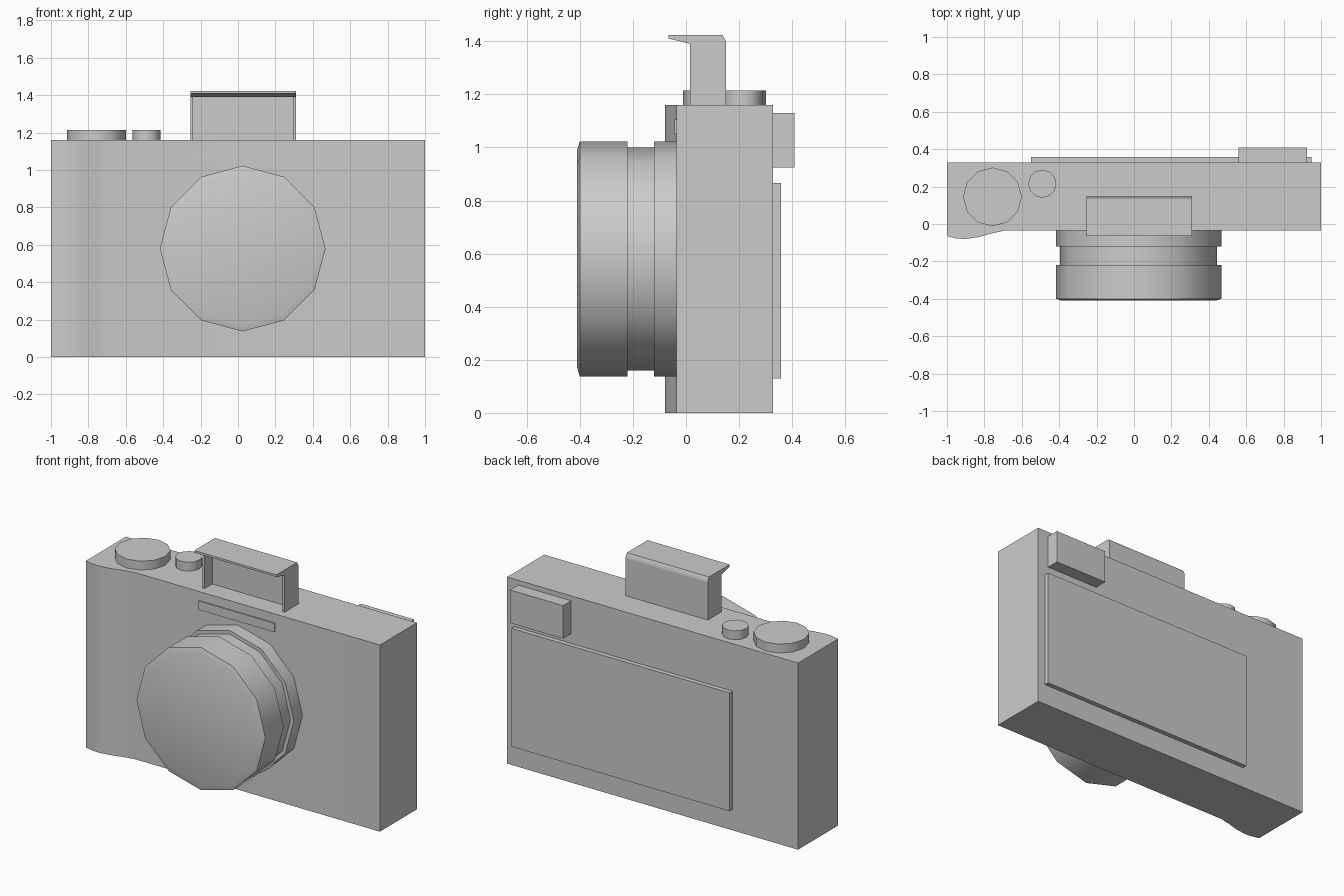
import bpy, bmesh, math
from mathutils import Matrix

cube = bpy.data.objects.get("Cube")
if cube:
    bpy.data.objects.remove(cube, do_unlink=True)

grey = bpy.data.materials.new("plain grey")
grey.use_nodes = True
colour = (0.6, 0.6, 0.6, 1)
grey.diffuse_color = colour
grey.node_tree.nodes["Principled BSDF"].inputs["Base Color"].default_value = colour


def finish(name, bm, angle=35):
    """Turn a bmesh into a named, shaded object."""
    bmesh.ops.recalc_face_normals(bm, faces=bm.faces[:])
    mesh = bpy.data.meshes.new(name)
    bm.to_mesh(mesh)
    bm.free()
    mesh.materials.append(grey)
    obj = bpy.data.objects.new(name, mesh)
    bpy.context.scene.collection.objects.link(obj)
    bpy.ops.object.select_all(action="DESELECT")
    bpy.context.view_layer.objects.active = obj
    obj.select_set(True)
    bpy.ops.object.shade_smooth_by_angle(angle=math.radians(angle))
    return obj


def prism(name, points, axis, low, high):
    """Extrude an outline: (x, y) along z, or (y, z) along x."""
    bm = bmesh.new()
    place = (lambda p: (p[0], p[1], low)) if axis == "z" else (lambda p: (low, p[0], p[1]))
    face = bm.faces.new([bm.verts.new(place(p)) for p in points])
    new = bmesh.ops.extrude_face_region(bm, geom=[face])["geom"]
    shift = (0, 0, high - low) if axis == "z" else (high - low, 0, 0)
    bmesh.ops.translate(bm, vec=shift, verts=[v for v in new if isinstance(v, bmesh.types.BMVert)])
    return finish(name, bm)


def box(name, x0, x1, y0, y1, z0, z1):
    return prism(name, [(x0, y0), (x1, y0), (x1, y1), (x0, y1)], "z", z0, z1)


def turned(name, profile, centre, forward=False):
    """Twelve-sided turned part from (radius, height); forward points it at -y."""
    bm = bmesh.new()
    rings = []
    for r, h in profile:
        angles = [math.tau * i / 12 for i in range(12)]
        rings.append([bm.verts.new((r * math.cos(a), r * math.sin(a), h)) for a in angles])
    for a, b in zip(rings, rings[1:]):
        for i in range(12):
            j = (i + 1) % 12
            bm.faces.new((a[i], a[j], b[j], b[i]))
    bm.faces.new(rings[0])
    bm.faces.new(rings[-1])
    if forward:
        bm.transform(Matrix.Rotation(math.pi / 2, 4, "X"))
    bmesh.ops.translate(bm, vec=centre, verts=bm.verts[:])
    return finish(name, bm)


# Body with the finger grip swelling out of the front
FRONT, BACK, TOP = -0.035, 0.328, 1.16
grip = [(-1, -0.065), (-0.95, -0.077), (-0.9, -0.08), (-0.83, -0.07), (-0.76, -0.05), (-0.69, FRONT)]
prism("body", grip + [(1, FRONT), (1, BACK), (-1, BACK)], "z", 0, TOP)

# Lens: base ring, narrower waist, front ring with a slightly raised face
turned("lens", [(0.443, 0.03), (0.443, 0.12), (0.42, 0.12), (0.42, 0.22),
                (0.443, 0.22), (0.443, 0.4), (0.41, 0.41)], (0.025, 0, 0.58), forward=True)

# Front window strip
box("front_window", -0.24, 0.28, FRONT - 0.008, 0, 1.05, 1.105)

# Hood on top: two cheeks, a back wall and an overhanging visor
HOOD_L, HOOD_R, WALL = -0.255, 0.31, 0.015
for side, x in (("right", HOOD_L), ("left", HOOD_R - WALL)):
    box("hood_cheek_" + side, x, x + WALL, 0.015, 0.15, TOP - 0.01, 1.39)
box("hood_back", HOOD_L + WALL, HOOD_R - WALL, 0.09, 0.15, TOP - 0.01, 1.39)
prism("hood_visor", [(-0.065, 1.41), (0.015, 1.39), (0.15, 1.39), (0.15, 1.4),
                     (0.138, 1.423), (-0.065, 1.423)], "x", HOOD_L, HOOD_R)

# Dials on the top plate
turned("large_dial", [(0.157, 0), (0.157, 0.055)], (-0.757, 0.145, TOP))
turned("small_dial", [(0.075, 0), (0.075, 0.055)], (-0.49, 0.215, TOP))

# Back: screen panel and eyepiece
box("back_screen", -0.55, 0.95, BACK - 0.01, 0.357, 0.13, 0.865)
box("eyepiece", 0.56, 0.925, BACK - 0.01, 0.408, 0.925, 1.13)
